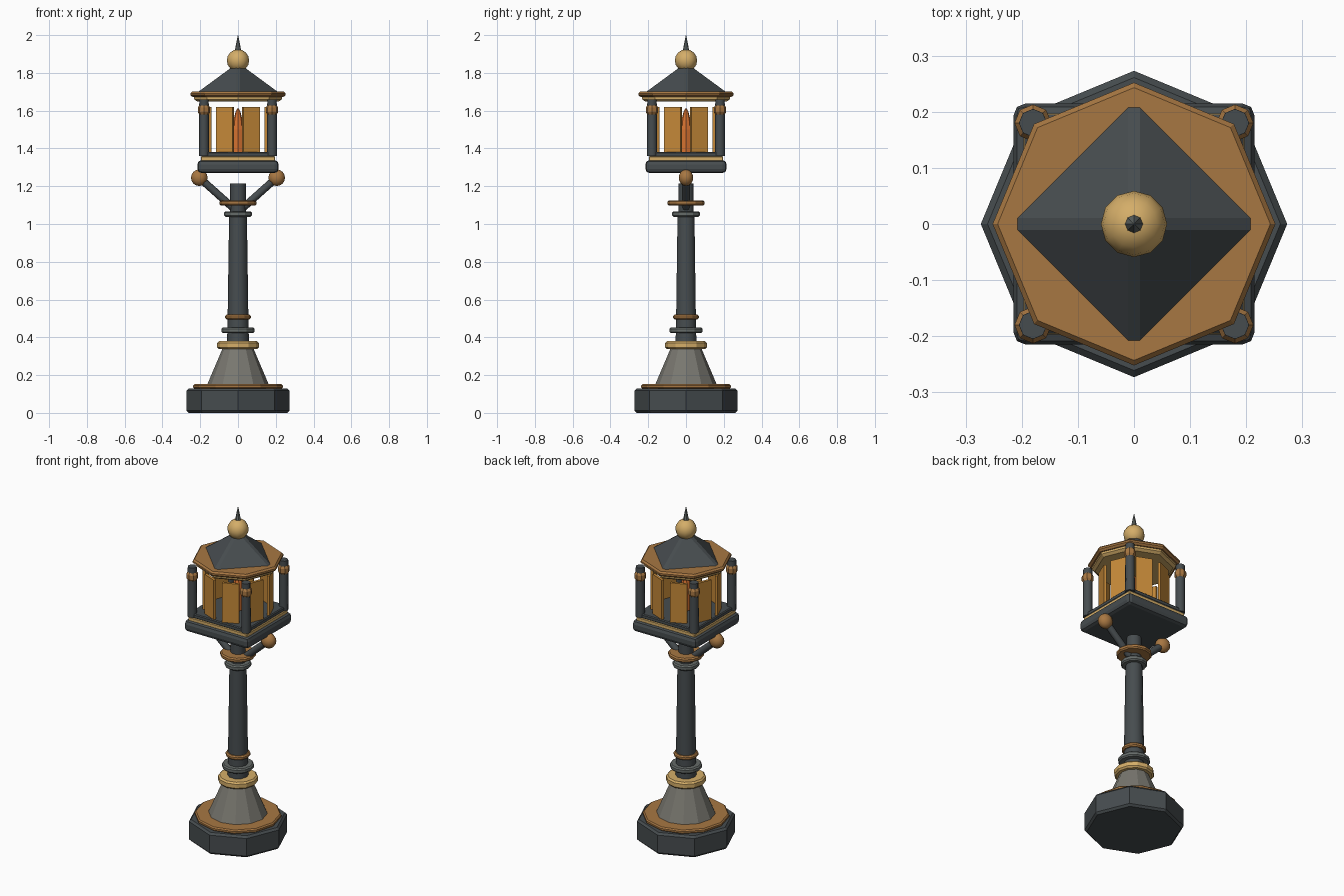
import bpy, bmesh, math
from mathutils import Vector

if "Cube" in bpy.data.objects:
    bpy.data.objects.remove(bpy.data.objects["Cube"])


def material(name, rgb):
    m = bpy.data.materials.new(name)
    m.diffuse_color = (*rgb, 1)
    m.use_nodes = True
    m.node_tree.nodes["Principled BSDF"].inputs["Base Color"].default_value = m.diffuse_color
    return m


IRON = material("dark iron", (0.062, 0.073, 0.078))
STEEL = material("grey steel", (0.13, 0.147, 0.14))
STONE = material("warm grey stone", (0.19, 0.185, 0.16))
COPPER = material("copper", (0.39, 0.185, 0.055))
GOLD = material("gold", (0.66, 0.42, 0.14))
AMBER = material("amber glass", (0.56, 0.25, 0.04))
FLAME = material("orange flame", (0.68, 0.17, 0.03))


def finish(name, bm, mat, smooth=None):
    bmesh.ops.recalc_face_normals(bm, faces=bm.faces)
    me = bpy.data.meshes.new(name)
    bm.to_mesh(me)
    bm.free()
    ob = bpy.data.objects.new(name, me)
    bpy.context.collection.objects.link(ob)
    me.materials.append(mat)
    if smooth:
        bpy.ops.object.select_all(action='DESELECT')
        ob.select_set(True)
        bpy.context.view_layer.objects.active = ob
        bpy.ops.object.shade_smooth_by_angle(angle=math.radians(smooth))
    return ob


def loft(name, loops, mat, smooth=None):
    """Skin a stack of equal-length point loops and cap both ends."""
    bm = bmesh.new()
    rows = [[bm.verts.new(p) for p in loop] for loop in loops]
    n = len(rows[0])
    for a, b in zip(rows, rows[1:]):
        for i in range(n):
            j = (i + 1) % n
            bm.faces.new((a[i], a[j], b[j], b[i]))
    bm.faces.new(rows[0][::-1])
    bm.faces.new(rows[-1])
    return finish(name, bm, mat, smooth)


def turned(name, profile, sides, mat, x=0, y=0, smooth=None):
    """Turn (radius, height) points around a vertical axis."""
    step = 2 * math.pi / sides
    return loft(name, [[(x + r * math.cos(i * step), y + r * math.sin(i * step), z)
                        for i in range(sides)] for r, z in profile], mat, smooth)


def ring(name, r, z0, z1, sides, mat, x=0, y=0, c=0.007):
    """Turned disc with chamfered rims."""
    return turned(name, [(r - c, z0), (r, z0 + c), (r, z1 - c), (r - c, z1)], sides, mat, x, y)


def ball(name, loc, r, mat, scale=(1, 1, 1)):
    bm = bmesh.new()
    bmesh.ops.create_uvsphere(bm, u_segments=12, v_segments=8, radius=r)
    bmesh.ops.scale(bm, vec=scale, verts=bm.verts)
    bmesh.ops.translate(bm, vec=loc, verts=bm.verts)
    return finish(name, bm, mat, 40)


def slab(name, half, z0, z1, mat, bevel, segments=1):
    """Square slab with bevelled edges."""
    bm = bmesh.new()
    bmesh.ops.create_cube(bm, size=1)
    bmesh.ops.scale(bm, vec=(2 * half, 2 * half, z1 - z0), verts=bm.verts)
    bmesh.ops.translate(bm, vec=(0, 0, (z0 + z1) / 2), verts=bm.verts)
    bmesh.ops.bevel(bm, geom=bm.edges[:], offset=bevel, segments=segments,
                    profile=0.5, affect='EDGES')
    return finish(name, bm, mat)


# Foot and pedestal
ring("base", 0.273, 0, 0.13, 8, IRON, c=0.012)
ring("base_trim", 0.238, 0.128, 0.152, 12, COPPER)
turned("pedestal", [(0.163, 0.15), (0.08, 0.345)], 12, STONE)
ring("pedestal_collar", 0.11, 0.338, 0.38, 12, GOLD, c=0.009)

# Pole with its rings
turned("pole", [(0.058, 0.37), (0.055, 0.5), (0.047, 1.05)], 10, IRON, smooth=40)
turned("pole_neck", [(0.042, 1.04), (0.042, 1.215)], 10, IRON, smooth=40)
ring("lower_ring", 0.088, 0.422, 0.452, 12, STEEL)
ring("lower_band", 0.068, 0.495, 0.52, 12, COPPER)
ring("upper_ring", 0.073, 1.037, 1.067, 12, STEEL)
ring("upper_band", 0.098, 1.098, 1.125, 12, COPPER)

# Side arms ending in balls
for side, label in ((-1, "left"), (1, "right")):
    a, b = Vector((side * 0.02, 0, 1.08)), Vector((side * 0.205, 0, 1.245))
    d = (b - a).normalized()
    u = Vector((0, 1, 0))
    v = d.cross(u)
    steps = [i * math.pi / 4 for i in range(8)]
    loft(label + "_arm", [[p + 0.02 * (u * math.cos(t) + v * math.sin(t)) for t in steps]
                          for p in (a, b)], IRON, 50)
    ball(label + "_arm_ball", b, 0.044, COPPER, (1, 0.87, 1))

# Lantern floor
slab("platform", 0.215, 1.27, 1.338, IRON, 0.022, 2)
slab("platform_trim", 0.197, 1.333, 1.358, GOLD, 0.004)
slab("lantern_floor", 0.195, 1.356, 1.382, IRON, 0.005)

# Corner posts
for x in (-0.18, 0.18):
    for y in (-0.18, 0.18):
        turned("post", [(0.027, 1.36), (0.025, 1.66)], 8, IRON, x, y, 50)
        turned("post_band", [(0.024, 1.578), (0.033, 1.592), (0.033, 1.616), (0.024, 1.63)],
               8, COPPER, x, y)

# Eight glass panels set in an octagon
for k in range(8):
    t = math.radians(22.5 + 45 * k)
    out, along = Vector((math.cos(t), math.sin(t), 0)), Vector((-math.sin(t), math.cos(t), 0))
    corners = ((-1, -1), (1, -1), (1, 1), (-1, 1))
    loft("glass_panel", [[out * (0.18 + 0.008 * i) + along * 0.047 * j + Vector((0, 0, z))
                          for i, j in corners] for z in (1.38, 1.62)], AMBER)

# Flame
turned("flame", [(0.03, 1.38), (0.031, 1.5), (0.024, 1.55), (0.013, 1.595), (0.003, 1.612)],
       8, FLAME)

# Roof: octagonal eaves and a four-sided spire with chamfered hips
turned("eaves_trim", [(0.215, 1.648), (0.232, 1.66), (0.232, 1.68)], 8, GOLD)
turned("eaves", [(0.24, 1.672), (0.252, 1.682), (0.252, 1.692), (0.243, 1.702)], 8, COPPER)


def hip_loop(r, w, z):
    pts = []
    for k in range(4):
        c, s = round(math.cos(k * math.pi / 2)), round(math.sin(k * math.pi / 2))
        pts += [(c * r + s * w, s * r - c * w, z), (c * r - s * w, s * r + c * w, z)]
    return pts


loft("roof", [hip_loop(0.21, 0.011, 1.70), hip_loop(0.03, 0.011, 1.832)], IRON)

# Finial
ball("finial_ball", (0, 0, 1.866), 0.059, GOLD)
turned("finial_spike", [(0.018, 1.91), (0.009, 1.96), (0.001, 2.0)], 8, STEEL, smooth=40)
